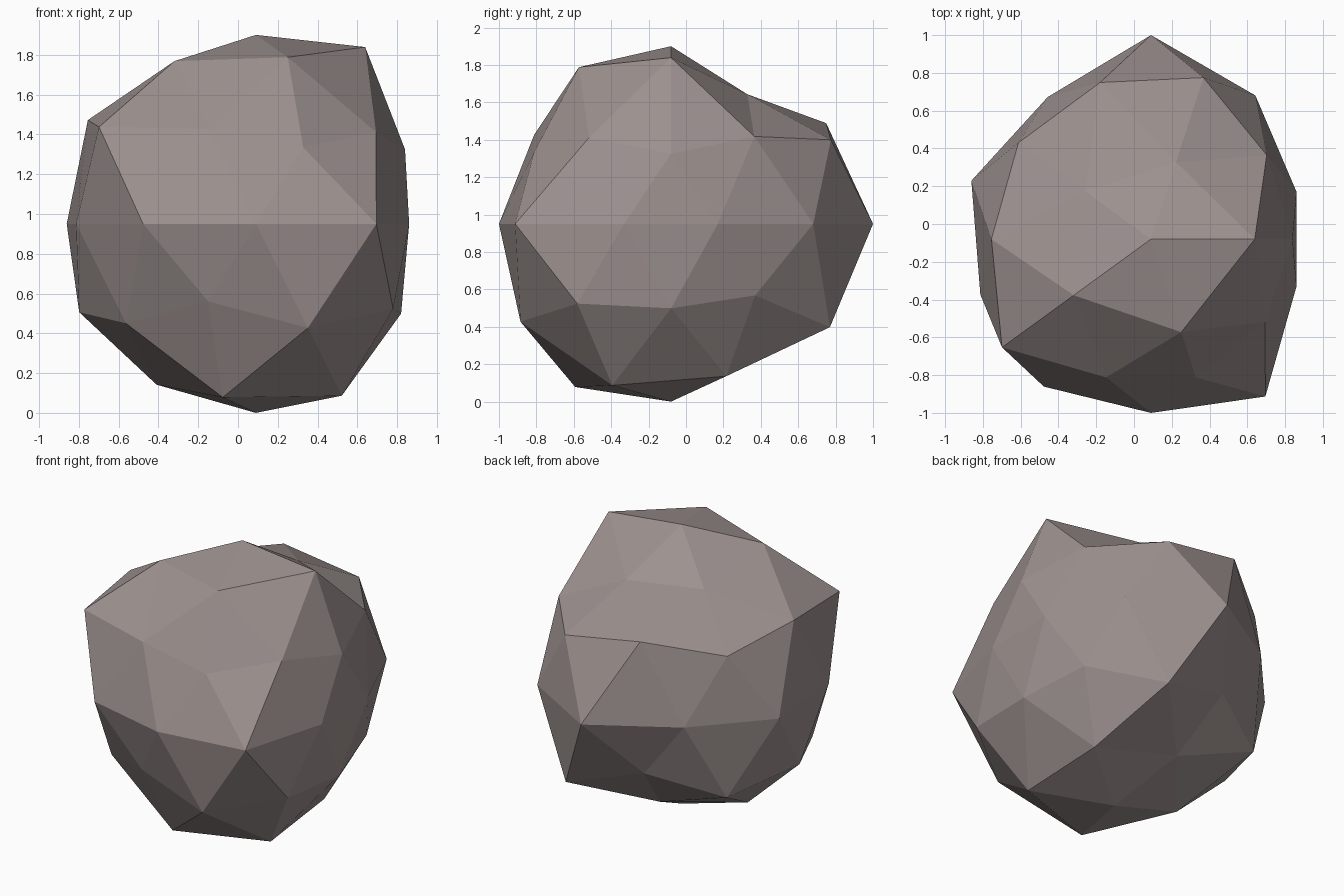
import bpy, bmesh, math
from mathutils import Vector

if "Cube" in bpy.data.objects:
    bpy.data.objects.remove(bpy.data.objects["Cube"])

# Rock: an 80-sided icosphere with each corner pushed in or out from the core
CORE = Vector((0.09, -0.08, 0.95))

# Corner distances from the core, ring by ring from the bottom, counter-clockwise from +x
RINGS = [
    [0.95],
    [0.957, 0.864, 0.95, 1.025, 1.015],
    [0.858, 1.05, 1.01, 0.95, 0.995],
    [0.855, 0.88, 0.993, 0.87, 0.953],
    [0.81, 0.94, 1.08, 0.93, 1.0, 0.95, 0.965, 0.92, 1.03, 0.81],
    [0.838, 1.005, 0.97, 1.09, 0.86],
    [0.89, 1.025, 0.993, 0.905, 0.877],
    [1.045, 0.815, 0.82, 0.962, 0.985],
    [0.95],
]


def ring_order(v):
    angle = round(math.degrees(math.atan2(v.co.y, v.co.x))) % 360
    return round(v.co.z, 2), angle


bm = bmesh.new()
bmesh.ops.create_icosphere(bm, subdivisions=2, radius=1.0)
radii = [r for ring in RINGS for r in ring]
for v, r in zip(sorted(bm.verts, key=ring_order), radii):
    v.co = CORE + v.co.normalized() * r

mesh = bpy.data.meshes.new("rock")
bm.to_mesh(mesh)
bm.free()
rock = bpy.data.objects.new("rock", mesh)
bpy.context.collection.objects.link(rock)

# Warm grey stone
stone = bpy.data.materials.new("stone")
stone.diffuse_color = (0.335, 0.286, 0.277, 1.0)
stone.use_nodes = True
stone.node_tree.nodes["Principled BSDF"].inputs["Base Color"].default_value = stone.diffuse_color
mesh.materials.append(stone)
